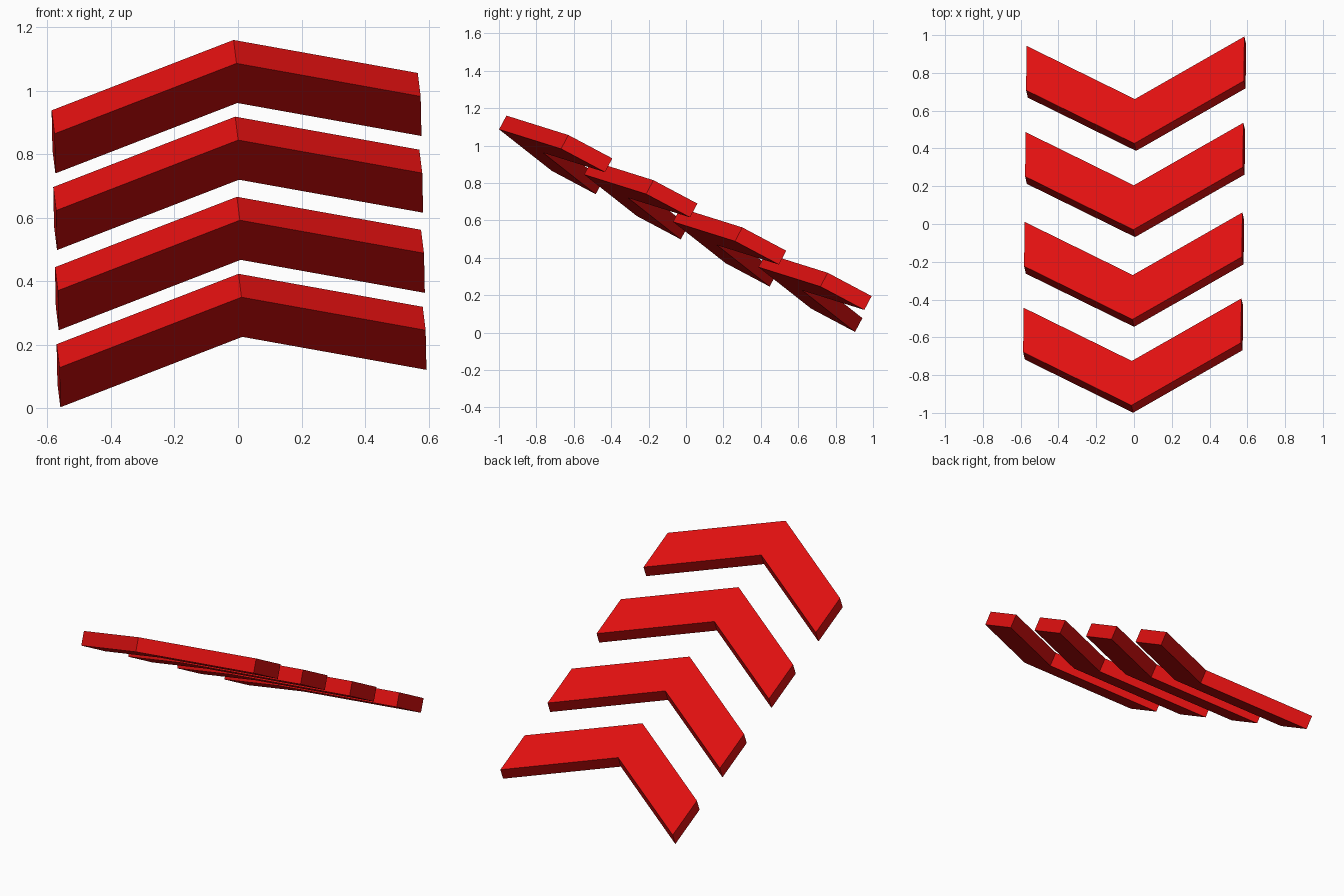
import bpy, bmesh
from mathutils import Matrix, Vector

if "Cube" in bpy.data.objects:
    bpy.data.objects.remove(bpy.data.objects["Cube"])

red = bpy.data.materials.new("red")
red.diffuse_color = (0.74, 0.005, 0.005, 1)
red.use_nodes = True
red.node_tree.nodes["Principled BSDF"].inputs["Base Color"].default_value = red.diffuse_color

# Tilted plane all the chevrons lie in
v = Vector((0.01, 0.883, -0.469)).normalized()   # down the slope
u = Vector((0.577, 0.0275, 0.0575))
u = (u - v * u.dot(v)).normalized()              # across
n = u.cross(v)                                   # plane normal
tilt = Matrix((u, v, n)).transposed().to_4x4()
origin = Vector((-0.014, -0.960, 1.16))          # tip of the highest chevron

HALF_WIDTH, RISE, DEPTH, THICK = 0.58, 0.347, 0.266, 0.084


def chevron(name, slide):
    """Flat V-shaped bar, extruded downwards from its top face."""
    profile = [(-HALF_WIDTH, RISE), (0, 0), (HALF_WIDTH, RISE),
               (HALF_WIDTH, RISE + DEPTH), (0, DEPTH), (-HALF_WIDTH, RISE + DEPTH)]
    bm = bmesh.new()
    top = bm.faces.new([bm.verts.new((x, y, 0)) for x, y in profile])
    ext = bmesh.ops.extrude_face_region(bm, geom=[top], use_keep_orig=True)
    moved = [g for g in ext["geom"] if isinstance(g, bmesh.types.BMVert)]
    bmesh.ops.translate(bm, verts=moved, vec=(0, 0, -THICK))
    bmesh.ops.recalc_face_normals(bm, faces=bm.faces)
    mesh = bpy.data.meshes.new(name)
    bm.to_mesh(mesh)
    bm.free()
    mesh.materials.append(red)
    obj = bpy.data.objects.new(name, mesh)
    obj.matrix_world = Matrix.Translation(origin + v * slide) @ tilt
    bpy.context.collection.objects.link(obj)


# Four chevrons down the slope
for i, slide in enumerate((0, 0.515, 1.053, 1.570)):
    chevron(f"chevron_{i + 1}", slide)
